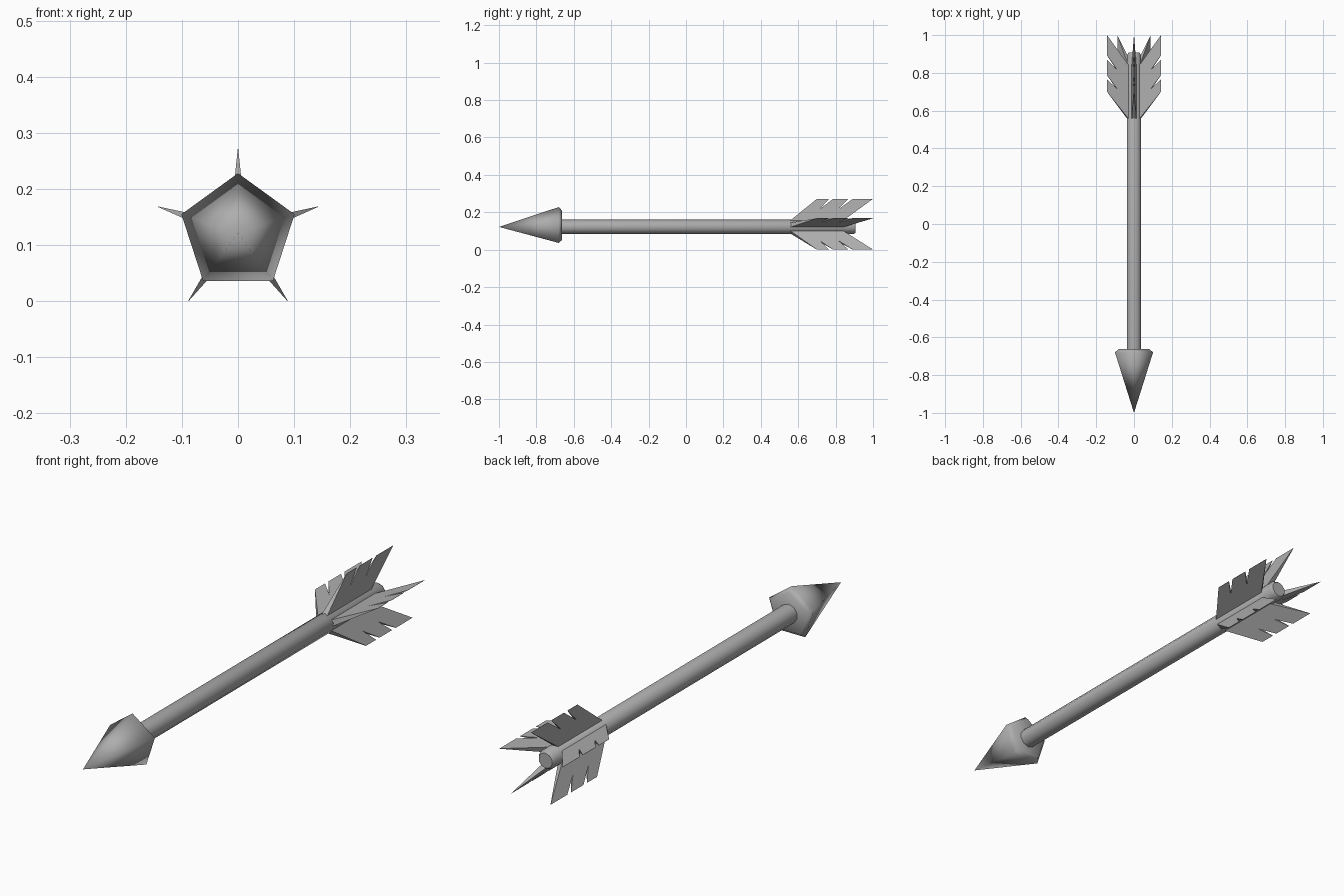
import bpy, bmesh, math
from mathutils import Vector

if "Cube" in bpy.data.objects:
    bpy.data.objects.remove(bpy.data.objects["Cube"])

AXIS_Z = 0.122   # height of the arrow's long axis

grey = bpy.data.materials.new("plain_grey")
grey.diffuse_color = (0.42, 0.42, 0.42, 1)
grey.use_nodes = True
grey.node_tree.nodes["Principled BSDF"].inputs["Base Color"].default_value = grey.diffuse_color


def radial(angle, r, y, side=0.0):
    """Point at radius r around the long axis, shifted sideways by side."""
    c, s = math.cos(angle), math.sin(angle)
    return Vector((r * c - side * s, y, AXIS_Z + r * s + side * c))


def finish(name, bm, smooth_angle):
    bmesh.ops.recalc_face_normals(bm, faces=bm.faces)
    mesh = bpy.data.meshes.new(name)
    bm.to_mesh(mesh)
    bm.free()
    mesh.materials.append(grey)
    ob = bpy.data.objects.new(name, mesh)
    bpy.context.collection.objects.link(ob)
    bpy.ops.object.select_all(action='DESELECT')
    ob.select_set(True)
    bpy.context.view_layer.objects.active = ob
    bpy.ops.object.shade_smooth_by_angle(angle=math.radians(smooth_angle))
    return ob


def lathe(name, sides, profile, smooth_angle):
    """Spin (y, radius) points round the long axis; radius 0 makes a point."""
    bm = bmesh.new()
    rings = []
    for y, r in profile:
        if r == 0:
            rings.append([bm.verts.new(radial(0, 0, y))] * sides)
        else:
            rings.append([bm.verts.new(radial(math.pi / 2 + math.tau * i / sides, r, y))
                          for i in range(sides)])
    for a, b in zip(rings, rings[1:]):
        for i in range(sides):
            j = (i + 1) % sides
            bm.faces.new(dict.fromkeys((a[i], a[j], b[j], b[i])))
    for ring in (rings[0], rings[-1]):
        if ring[0] != ring[1]:
            bm.faces.new(ring)
    return finish(name, bm, smooth_angle)


# Five-sided head with a bevelled back rim
lathe("arrow_head", 5, [(-1.0, 0), (-0.68, 0.106), (-0.663, 0.087)], 80)

# Round shaft with a slightly chamfered tail end
lathe("shaft", 10, [(-0.67, 0.039), (0.895, 0.039), (0.907, 0.031)], 40)

# Feather outline as (y, radius), with two slanted notches
FEATHER = [(0.552, 0.03), (0.70, 0.15), (0.765, 0.15), (0.715, 0.095),
           (0.787, 0.15), (0.868, 0.15), (0.815, 0.095), (0.892, 0.15),
           (1.0, 0.15), (0.835, 0.03)]


def feather(index):
    angle = math.pi / 2 + math.tau * index / 5
    bm = bmesh.new()
    sides = []
    for sign in (1, -1):
        # Thick at the shaft, tapering to a thin outer edge
        sides.append([bm.verts.new(radial(
            angle, r, y, sign * (0.0004 + 0.0125 * (0.15 - r) / 0.12)))
            for y, r in FEATHER])
    a, b = sides
    n = len(FEATHER)
    bm.faces.new(a)
    bm.faces.new(b[::-1])
    for i in range(n):
        j = (i + 1) % n
        bm.faces.new((a[i], b[i], b[j], a[j]))
    finish(f"feather_{index + 1}", bm, 30)


# Five feathers evenly spaced around the tail
for k in range(5):
    feather(k)
